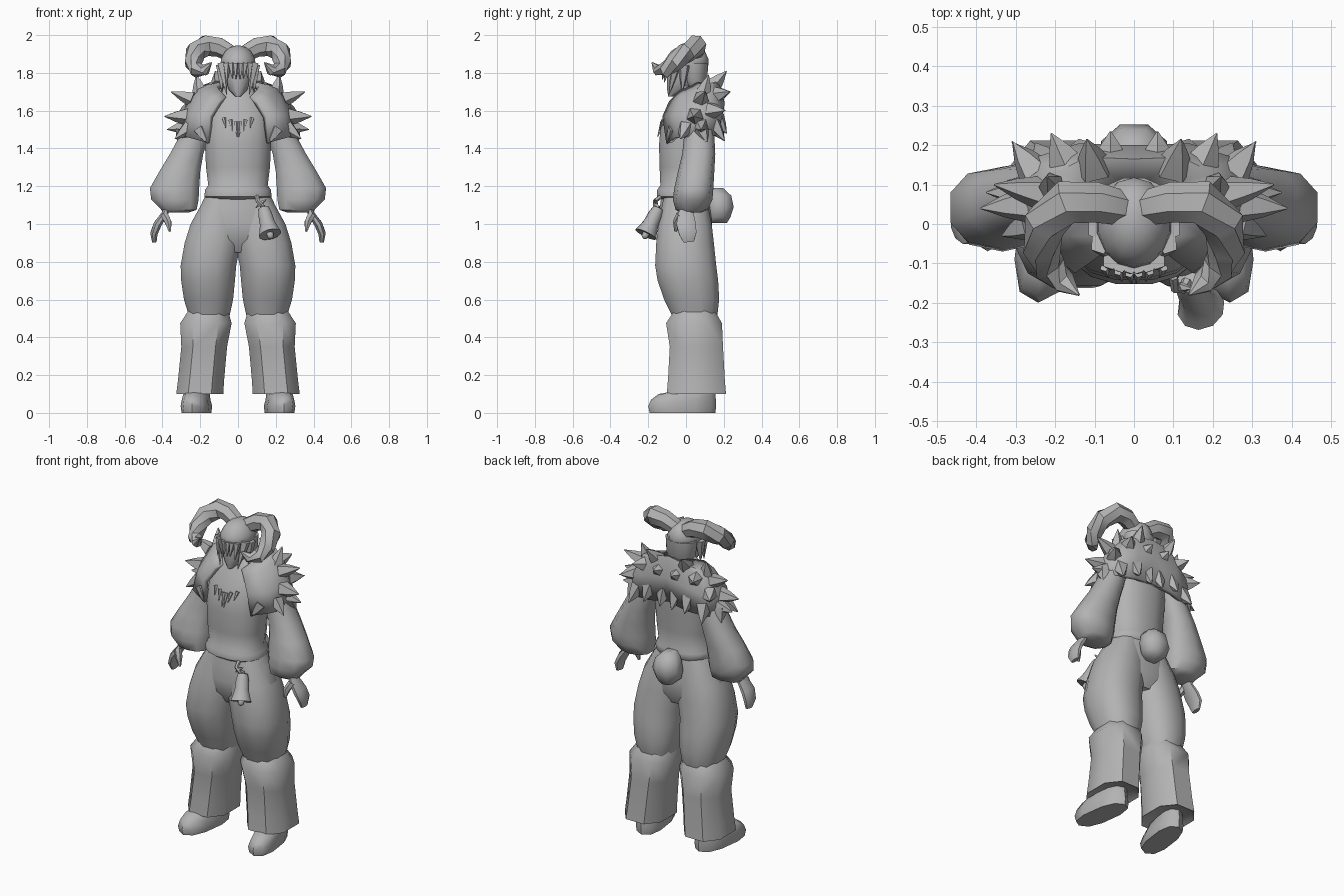
import bpy, bmesh, math
from mathutils import Vector

grey = bpy.data.materials.new("plain grey")
grey.diffuse_color = (0.45, 0.45, 0.45, 1)


def finish(name, bm, mirror=False, angle=50):
    bmesh.ops.recalc_face_normals(bm, faces=bm.faces)
    me = bpy.data.meshes.new(name)
    bm.to_mesh(me)
    bm.free()
    me.materials.append(grey)
    for p in me.polygons:
        p.use_smooth = True
    me.set_sharp_from_angle(angle=math.radians(angle))
    ob = bpy.data.objects.new(name, me)
    bpy.context.collection.objects.link(ob)
    if mirror:
        m = ob.modifiers.new("mirror", 'MIRROR')
        m.use_mirror_merge = False
    return ob


def bridge(bm, rings):
    vs = [[bm.verts.new(p) for p in r] for r in rings]
    n = len(vs[0])
    for a, b in zip(vs, vs[1:]):
        for i in range(n):
            j = (i + 1) % n
            bm.faces.new((a[i], a[j], b[j], b[i]))
    bm.faces.new(vs[0])
    bm.faces.new(vs[-1])


def circle(n, e=1.0):
    for i in range(n):
        t = 2 * math.pi * (i + 0.5) / n
        c, s = math.cos(t), math.sin(t)
        yield math.copysign(abs(c) ** e, c), math.copysign(abs(s) ** e, s)


def loft(name, rows, n=12, e=0.85, mirror=False, shear=0, angle=50):
    """Horizontal rings given as x0, x1, y0, y1, z."""
    bm = bmesh.new()
    rings = []
    for x0, x1, y0, y1, z in rows:
        ring = []
        for c, s in circle(n, e):
            y = (y0 + y1) / 2 + s * (y1 - y0) / 2
            ring.append(((x0 + x1) / 2 + c * (x1 - x0) / 2 + shear * y, y, z))
        rings.append(ring)
    bridge(bm, rings)
    return finish(name, bm, mirror, angle)


def add_tube(bm, pts, radii, n=6, flat=1.0):
    """Tube along a path; flat scales the sideways radius."""
    pts = [Vector(p) for p in pts]
    rings = []
    for i, p in enumerate(pts):
        t = (pts[min(i + 1, len(pts) - 1)] - pts[max(i - 1, 0)]).normalized()
        ref = Vector((0, 1, 0)) if abs(t.y) < 0.8 else Vector((1, 0, 0))
        a = t.cross(ref).normalized()
        b = a.cross(t)
        rings.append([p + a * c * radii[i] * flat + b * s * radii[i] for c, s in circle(n)])
    bridge(bm, rings)


def tube(name, pts, radii, n=6, flat=1.0, mirror=False, angle=50):
    bm = bmesh.new()
    add_tube(bm, pts, radii, n, flat)
    return finish(name, bm, mirror, angle)


def spikes(name, items, n=5, flat=1.0, mirror=True):
    """Tapered tufts given as base, tip, radius."""
    bm = bmesh.new()
    for base, tip, r in items:
        b, t = Vector(base), Vector(tip)
        add_tube(bm, [b, b.lerp(t, 0.5), t], [r, r * 0.6, 0.002], n, flat)
    return finish(name, bm, mirror, 40)


# Torso with gathered hem, and neck
loft("shirt", [(-.15, .15, -.12, .11, 1.12), (-.18, .18, -.155, .135, 1.145),
               (-.178, .178, -.155, .135, 1.18), (-.16, .16, -.138, .125, 1.205),
               (-.172, .172, -.142, .13, 1.30), (-.178, .178, -.145, .14, 1.42),
               (-.178, .178, -.138, .145, 1.50), (-.17, .17, -.11, .14, 1.58),
               (-.14, .14, -.07, .13, 1.66), (-.07, .07, -.03, .10, 1.73)], 16)
loft("neck", [(-.05, .05, -.04, .07, 1.62), (-.045, .045, -.04, .06, 1.78)], 10)

# Trousers
loft("trouser_hips", [(-.165, .165, -.13, .12, 1.17), (-.205, .205, -.14, .13, 1.09),
                      (-.255, .255, -.15, .14, 1.0), (-.25, .25, -.14, .14, .92),
                      (-.12, .12, -.10, .11, .85)], 16)
loft("thigh", [(-.02, .17, -.12, .11, 1.15), (-.03, .255, -.15, .14, 1.0),
               (-.02, .287, -.162, .152, .9), (.005, .308, -.168, .165, .78),
               (.012, .305, -.155, .175, .70), (.022, .29, -.12, .18, .60),
               (.04, .265, -.08, .17, .52), (.06, .25, -.06, .15, .45)], 12, mirror=True)
loft("trouser_cuff", [(.045, .27, -.07, .16, .54), (.025, .315, -.115, .2, .475),
                      (.05, .308, -.095, .205, .35), (.065, .325, -.105, .215, .18),
                      (.07, .335, -.112, .222, .10), (.09, .31, -.09, .2, .115)],
     8, .8, True, angle=45)

# Shoes, toes turned slightly outward
loft("shoe", [(.145, .29, -.192, .155, 0), (.14, .295, -.2, .16, .035),
              (.15, .29, -.185, .158, .07), (.155, .285, -.145, .155, .1),
              (.16, .275, -.06, .15, .115), (.16, .275, -.03, .15, .17)],
     10, .8, True, shear=-.13)

# Puffed sleeves and hands
loft("sleeve", [(.11, .24, .0, .14, 1.63), (.15, .31, -.01, .15, 1.47),
                (.18, .365, -.02, .155, 1.37), (.195, .42, -.042, .15, 1.28),
                (.2, .472, -.062, .145, 1.19), (.203, .465, -.07, .14, 1.13),
                (.215, .41, -.055, .115, 1.075), (.26, .40, -.03, .08, 1.06)],
     10, .85, True)
tube("hand", [(.365, .01, 1.1), (.39, .0, 1.05), (.425, .0, 1.0), (.445, .01, .95),
              (.443, .015, .905)], [.035, .045, .055, .05, .03], 8, .42, True)
tube("thumb", [(.39, -.03, 1.05), (.37, -.05, 1.01), (.36, -.055, .96)],
     [.022, .02, .007], 6, 1, True)

# Head and hair
loft("face", [(-.015, .015, -.095, -.04, 1.675), (-.05, .05, -.102, .04, 1.71),
              (-.072, .072, -.104, .07, 1.76), (-.08, .08, -.104, .09, 1.82),
              (-.08, .08, -.09, .09, 1.88)], 12, 1)
loft("hair", [(-.088, .088, -.108, .11, 1.825), (-.096, .096, -.114, .118, 1.84),
              (-.092, .092, -.108, .118, 1.875), (-.07, .07, -.08, .10, 1.915),
              (-.04, .04, -.045, .07, 1.937), (-.01, .01, -.01, .03, 1.945)], 14, 1)
loft("back_hair", [(-.06, .06, .02, .09, 1.71), (-.092, .092, -.02, .115, 1.76),
                   (-.098, .098, -.03, .12, 1.85)], 12, 1)
spikes("hair_locks", [((.085, -.05, 1.85), (.06, -.09, 1.685), .028),
                      ((.09, -.01, 1.84), (.085, -.02, 1.70), .032),
                      ((.06, -.095, 1.85), (.058, -.115, 1.75), .022),
                      ((.035, -.105, 1.85), (.03, -.122, 1.77), .02),
                      ((.01, -.11, 1.85), (.012, -.125, 1.765), .018)])

# Curled horns
tube("horn", [(.03, .04, 1.90), (.10, .055, 1.938), (.17, .055, 1.945), (.225, .005, 1.91),
              (.235, -.06, 1.855), (.215, -.11, 1.815), (.175, -.15, 1.815),
              (.14, -.18, 1.855)], [.045, .053, .058, .056, .05, .043, .03, .003],
     7, 1, True, 40)

# Fur cape: columns from centre back to front edge, each from neck to hem
cols = [
    [(0, .09, 1.74), (0, .165, 1.78), (0, .20, 1.66), (0, .17, 1.5)],
    [(.06, .09, 1.75), (.12, .17, 1.76), (.14, .205, 1.64), (.13, .18, 1.48)],
    [(.1, .06, 1.75), (.2, .13, 1.73), (.25, .17, 1.6), (.25, .16, 1.47)],
    [(.11, .02, 1.73), (.21, .06, 1.715), (.29, .07, 1.6), (.31, .07, 1.46)],
    [(.1, -.03, 1.71), (.17, -.03, 1.68), (.245, -.05, 1.58), (.27, -.06, 1.46)],
    [(.065, -.06, 1.675), (.1, -.09, 1.65), (.15, -.125, 1.57), (.16, -.105, 1.43)],
]
bm = bmesh.new()
grid = [[bm.verts.new(p) for p in c] for c in cols]
for a, b in zip(grid, grid[1:]):
    for i in range(3):
        bm.faces.new((a[i], b[i], b[i + 1], a[i + 1]))
cape = finish("fur_cape", bm, True)
cape.modifiers["mirror"].use_mirror_merge = True
solid = cape.modifiers.new("thickness", 'SOLIDIFY')
solid.thickness = .03
solid.offset = -1

# Fur tufts on the cape
spikes("fur_spikes", [
    ((.24, .08, 1.66), (.355, .10, 1.70), .045), ((.27, .05, 1.57), (.39, .04, 1.57), .05),
    ((.27, .08, 1.52), (.375, .08, 1.50), .045), ((.26, .0, 1.51), (.335, -.03, 1.45), .045),
    ((.2, .09, 1.69), (.22, .12, 1.79), .045), ((.10, .14, 1.73), (.12, .215, 1.81), .05),
    ((.17, .15, 1.68), (.21, .23, 1.70), .05), ((.06, .16, 1.68), (.06, .235, 1.70), .05),
    ((.25, .13, 1.60), (.31, .21, 1.60), .05), ((.13, .16, 1.56), (.14, .215, 1.48), .05),
    ((.22, .14, 1.53), (.25, .205, 1.44), .05), ((.04, .15, 1.56), (.04, .2, 1.47), .05),
    ((.29, .08, 1.5), (.32, .11, 1.43), .045), ((.2, -.06, 1.5), (.16, -.10, 1.425), .04)])

# Small chest tufts
spikes("chest_tufts", [((.012, -.125, 1.54), (.006, -.15, 1.46), .012),
                       ((.04, -.12, 1.55), (.03, -.145, 1.49), .012),
                       ((.075, -.11, 1.56), (.065, -.135, 1.51), .012)])

# Round tail
loft("tail", [(-.04, .04, .12, .22, 1.005), (-.075, .075, .105, .24, 1.035),
              (-.09, .09, .10, .258, 1.09), (-.075, .075, .10, .245, 1.15),
              (-.035, .035, .10, .2, 1.19)], 8, .95)

# Bell hanging from the waist
top, axis = Vector((.135, -.145, 1.085)), Vector((.035, -.068, -.14))
profile = [(0, .015), (.03, .03), (.25, .038), (.6, .042), (.85, .053), (1, .062), (.93, .045)]
tube("bell", [top + axis * t for t, r in profile], [r for t, r in profile], 10, angle=40)
tube("bell_clapper", [top + axis * t for t in (.85, .95, 1.1, 1.16)], [.01, .02, .018, .005], 8)
tube("bell_strap", [(.1, -.135, 1.145), (.105, -.165, 1.12), (.125, -.165, 1.1), top],
     [.012, .012, .012, .014], 6)
spikes("strap_bow", [((.12, -.16, 1.11), (.095, -.16, 1.085), .013),
                     ((.12, -.16, 1.11), (.15, -.165, 1.13), .013)], mirror=False)
